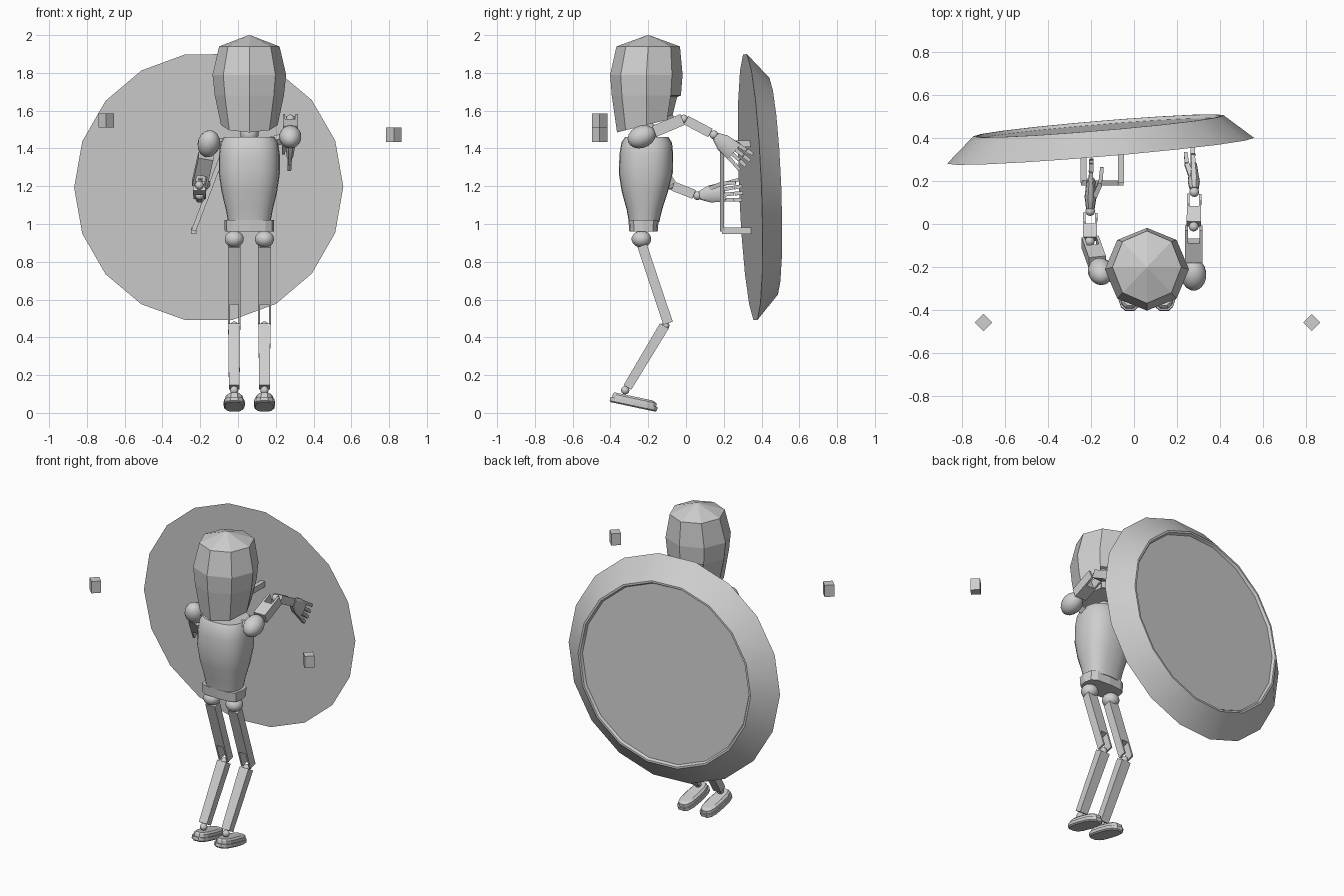
import bpy, bmesh, math
from mathutils import Matrix, Vector

if "Cube" in bpy.data.objects:
    bpy.data.objects.remove(bpy.data.objects["Cube"])

grey = bpy.data.materials.new("plain_grey")
grey.use_nodes = True
COLOR = (0.62, 0.62, 0.62, 1)
grey.diffuse_color = COLOR
grey.node_tree.nodes["Principled BSDF"].inputs["Base Color"].default_value = COLOR
smooth_parts = []
MID = 0.06  # x of the figure's own middle


def finish(name, bm, matrix=Matrix(), smooth=False):
    bm.transform(matrix)
    bmesh.ops.recalc_face_normals(bm, faces=bm.faces)
    mesh = bpy.data.meshes.new(name)
    bm.to_mesh(mesh)
    bm.free()
    mesh.materials.append(grey)
    ob = bpy.data.objects.new(name, mesh)
    bpy.context.collection.objects.link(ob)
    if smooth:
        smooth_parts.append(ob)
    return ob


def loft(rings, sides, power=1.0, phase=0.0):
    """Stack of closed rings (z, rx, ry, cy), capped at both ends."""
    bm = bmesh.new()
    loops = []
    for z, rx, ry, cy in rings:
        loop = []
        for i in range(sides):
            a = 2 * math.pi * i / sides + phase
            c, s = math.cos(a), math.sin(a)
            x = math.copysign(abs(c) ** power, c) * rx
            y = math.copysign(abs(s) ** power, s) * ry
            loop.append(bm.verts.new((x, y + cy, z)))
        loops.append(loop)
    for lo, hi in zip(loops, loops[1:]):
        for i in range(sides):
            j = (i + 1) % sides
            bm.faces.new((lo[i], lo[j], hi[j], hi[i]))
    bm.faces.new(loops[0][::-1])
    bm.faces.new(loops[-1])
    return bm


def along(a, b):
    """Frame at a with local z toward b and local x near world x."""
    d = (b - a).normalized()
    x = Vector((1, 0, 0))
    x = (x - d * x.dot(d)).normalized()
    m = Matrix((x, d.cross(x), d)).transposed().to_4x4()
    m.translation = a
    return m


def bar(name, a, b, wide, deep, taper=1.0, shift=0.0):
    a, b = Vector(a), Vector(b)
    bm = bmesh.new()
    bmesh.ops.create_cube(bm, size=1)
    length = (b - a).length
    for v in bm.verts:
        t = v.co.z + 0.5
        k = 1 + (taper - 1) * t
        v.co = (v.co.x * wide * k + shift, v.co.y * deep * k, t * length)
    return finish(name, bm, along(a, b))


def ball(name, center, r, stretch=1.0, toward=None):
    bm = bmesh.new()
    bmesh.ops.create_uvsphere(bm, u_segments=14, v_segments=9, radius=r)
    m = along(Vector(center), Vector(toward)) if toward else Matrix.Translation(center)
    return finish(name, bm, m @ Matrix.Diagonal((1, 1, stretch, 1)), True)


def forked(name, a, b, wide, deep, start):
    """Limb segment whose far end splits into two prongs."""
    a, b = Vector(a), Vector(b)
    cut = a.lerp(b, start)
    bar(name, a, cut, wide, deep)
    for side in (-1, 1):
        bar(name + "_prong", cut, b, wide * 0.16, deep, 1, side * wide * 0.42)


# Head: faceted helmet with slanted bottom and recessed face
bm = loft([(1.485, 0.15, 0.155, -0.21), (1.68, 0.183, 0.183, -0.21),
           (1.79, 0.195, 0.192, -0.21), (1.94, 0.16, 0.168, -0.2),
           (2.0, 0.003, 0.003, -0.2)], 8)
for v in bm.verts:
    if v.co.z < 1.5:
        v.co.z += 0.25 * (v.co.y + 0.365)
bm.normal_update()
face = [f for f in bm.faces if 1.5 < f.calc_center_median().z < 1.67
        and f.calc_center_median().y > -0.1 and abs(f.normal.z) < 0.6]
bmesh.ops.inset_region(bm, faces=face, thickness=0.012, depth=-0.018)
finish("head", bm, Matrix.Translation((MID, 0, 0)))

# Trunk
ball("neck", (MID, -0.2, 1.48), 0.05, 1.2)
torso = [(1.01, 0.112, 0.08, -0.222), (1.08, 0.125, 0.095, -0.22),
         (1.17, 0.147, 0.122, -0.218), (1.27, 0.162, 0.143, -0.213),
         (1.37, 0.161, 0.142, -0.21), (1.43, 0.152, 0.134, -0.208),
         (1.46, 0.135, 0.115, -0.208)]
finish("torso", loft(torso, 24, 0.8), Matrix.Translation((MID, 0, 0)), True)
hips = [(0.96, 0.13, 0.075, -0.225), (1.02, 0.132, 0.08, -0.225)]
finish("hips", loft(hips, 12, 0.6), Matrix.Translation((MID, 0, 0)))

# Legs
for side, sx in (("right", -1), ("left", 1)):
    x = MID + sx * 0.08
    ball(side + "_hip_joint", (x, -0.236, 0.92), 0.052, 0.85)
    forked(side + "_thigh", (x, -0.232, 0.885), (x, -0.095, 0.475), 0.068, 0.052, 0.74)
    ball(side + "_knee", (x, -0.11, 0.462), 0.022)
    bar(side + "_shin", (x, -0.115, 0.46), (x, -0.31, 0.135), 0.064, 0.054, 0.88)
    ball(side + "_ankle", (x, -0.322, 0.12), 0.022)
    tilt = Matrix.Translation((x, -0.275, 0.058)) @ Matrix.Rotation(-0.21, 4, "X")
    sole = [(-0.027, 0.048, 0.122, 0), (-0.02, 0.056, 0.13, 0), (0.0, 0.056, 0.13, 0)]
    upper = [(0.0, 0.05, 0.122, 0), (0.018, 0.048, 0.12, 0), (0.028, 0.036, 0.105, -0.008)]
    finish(side + "_sole", loft(sole, 14, 0.7), tilt)
    finish(side + "_foot", loft(upper, 14, 0.7), tilt)


def hand(side, wrist, knuckles, thumb_x):
    wrist, knuckles = Vector(wrist), Vector(knuckles)
    m = along(wrist, knuckles)
    length = (knuckles - wrist).length
    palm = [(0.012, 0.02, 0.024, 0), (length * 0.45, 0.028, 0.047, 0),
            (length, 0.02, 0.054, 0)]
    finish(side + "_palm", loft(palm, 10, 0.75), m, True)
    for i in range(4):
        s = (i - 1.5) * 0.028
        reach = 0.105 - 0.012 * abs(i - 1.5)
        pts = [m @ Vector((0, s * (1 + 0.3 * k), length + reach * k)) for k in (0, 0.52, 1)]
        for n in range(2):
            bar(f"{side}_finger_{i + 1}", pts[n], pts[n].lerp(pts[n + 1], 0.93),
                0.022, 0.021, 0.85)
    base = m @ Vector((thumb_x * 0.4, -0.03, length * 0.5))
    mid = m @ Vector((thumb_x, -0.045, length * 0.95))
    tip = m @ Vector((thumb_x * 1.1, -0.04, length * 1.45))
    bar(side + "_thumb", base, mid, 0.022, 0.022)
    bar(side + "_thumb", mid, tip, 0.02, 0.02, 0.8)


# Arms: shoulder, elbow, wrist, knuckles
arms = {"left": [(0.277, -0.235, 1.462), (0.277, -0.012, 1.556),
                 (0.28, 0.148, 1.472), (0.275, 0.255, 1.382)],
        "right": [(-0.155, -0.22, 1.425), (-0.205, -0.08, 1.205),
                  (-0.203, 0.06, 1.15), (-0.2, 0.205, 1.17)]}
for side, pts in arms.items():
    shoulder, elbow, wrist, knuckles = (Vector(p) for p in pts)
    inner = Vector((MID + math.copysign(0.1, shoulder.x), -0.21, 1.43))
    bar(side + "_collar", inner, shoulder, 0.04, 0.04)
    ball(side + "_shoulder", shoulder, 0.059, 1.3, elbow)
    forked(side + "_upper_arm", shoulder.lerp(elbow, 0.3), shoulder.lerp(elbow, 0.97),
           0.08, 0.062, 0.6)
    ball(side + "_elbow", elbow, 0.023)
    forked(side + "_forearm", elbow.lerp(wrist, 0.08), elbow.lerp(wrist, 0.88),
           0.066, 0.05, 0.55)
    ball(side + "_wrist", wrist, 0.023)
    hand(side, wrist, knuckles, 0.045 if side == "right" else -0.03)

# Shield: bevelled disc with a shallow recess on its far face
normal = Vector((-0.084, 1, 0.039))
center = Vector((-0.155, 0.34, 1.195))
profile = [(0, 0.715), (0.108, 0.592), (0.116, 0.584), (0.116, 0.572), (0.1, 0.563)]
finish("shield", loft([(z, r, r, 0) for z, r in profile], 18),
       along(center, center + normal), True)

# Shield handle: slanted grip on two posts
low, high = Vector((-0.235, 0.19, 0.965)), Vector((-0.06, 0.19, 1.425))
bar("shield_grip", low, high, 0.025, 0.022)
for end in (low, high):
    bar("grip_post", end, end + Vector((0, 0.155, 0)), 0.028, 0.035)

# Two floating blocks
for x, z in ((-0.698, 1.548), (0.825, 1.473)):
    bm = bmesh.new()
    bmesh.ops.create_cube(bm, size=1)
    turn = Matrix.Translation((x, -0.457, z)) @ Matrix.Rotation(math.pi / 4, 4, "Z")
    finish("floating_block", bm, turn @ Matrix.Diagonal((0.057, 0.057, 0.076, 1)))

# Smooth shading on the rounded parts
bpy.ops.object.select_all(action="DESELECT")
for ob in smooth_parts:
    ob.select_set(True)
bpy.context.view_layer.objects.active = smooth_parts[0]
bpy.ops.object.shade_smooth_by_angle(angle=math.radians(35))
